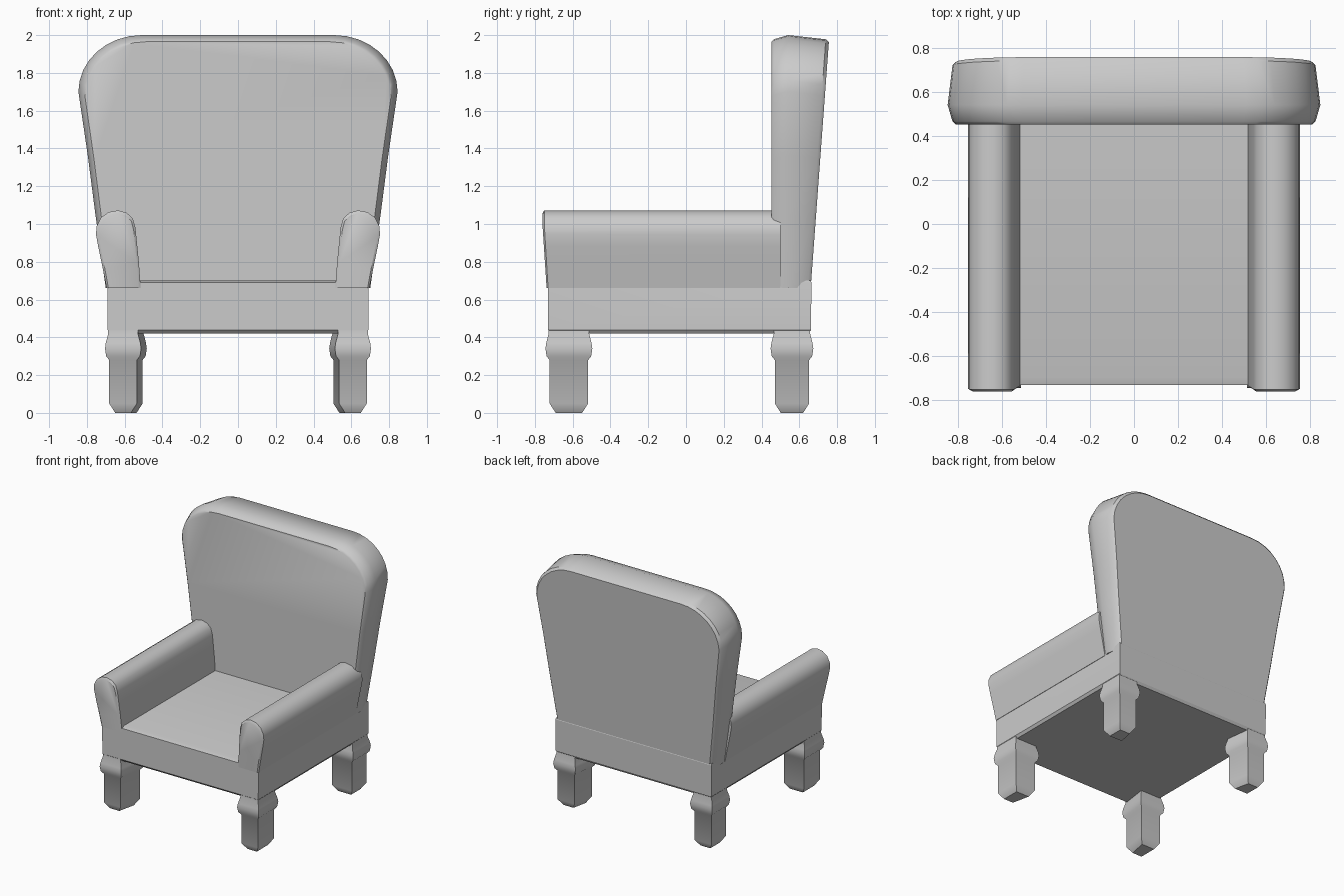
import bpy, bmesh, math

if "Cube" in bpy.data.objects:
    bpy.data.objects.remove(bpy.data.objects["Cube"])


def loft(name, rings, mirror=False, angle=30):
    """Skin a stack of equal-length closed rings and cap both ends."""
    bm = bmesh.new()
    loops = [[bm.verts.new(p) for p in ring] for ring in rings]
    n = len(loops[0])
    for a, b in zip(loops, loops[1:]):
        for i in range(n):
            j = (i + 1) % n
            bm.faces.new((a[i], a[j], b[j], b[i]))
    bm.faces.new(loops[0])
    bm.faces.new(loops[-1])
    bmesh.ops.recalc_face_normals(bm, faces=bm.faces)
    mesh = bpy.data.meshes.new(name)
    bm.to_mesh(mesh)
    bm.free()
    ob = bpy.data.objects.new(name, mesh)
    bpy.context.collection.objects.link(ob)
    bpy.ops.object.select_all(action='DESELECT')
    ob.select_set(True)
    bpy.context.view_layer.objects.active = ob
    bpy.ops.object.shade_smooth_by_angle(angle=math.radians(angle))
    if mirror:
        ob.modifiers.new("Mirror", 'MIRROR').use_bisect_axis[0] = False
    return ob


def inset(outline, d, centre):
    """Shrink an (x, z) outline by about d on every side."""
    cx, cz = centre
    hx = max(abs(x - cx) for x, z in outline)
    hz = max(abs(z - cz) for x, z in outline)
    return [(cx + (x - cx) * (1 - d / hx), cz + (z - cz) * (1 - d / hz))
            for x, z in outline]


# Seat base: chamfered lower edge and softened front top edge
def rect(w, y0, y1, z):
    return [(-w, y0, z), (w, y0, z), (w, y1, z), (-w, y1, z)]


loft("seat", [rect(0.675, -0.71, 0.65, 0.42),
              rect(0.69, -0.73, 0.662, 0.44),
              rect(0.692, -0.73, 0.664, 0.69),
              rect(0.69, -0.695, 0.66, 0.70)], angle=20)

# Backrest: straight flaring sides and elliptical shoulders, leaning rear face
right = [(0.70, 0.66), (0.755, 1.05), (0.795, 1.36)]
for k in range(9):
    t = math.radians(90 * k / 8)
    right.append((0.51 + 0.335 * math.cos(t), 1.70 + 0.30 * math.sin(t)))
outline = right + [(-x, z) for x, z in reversed(right)]


def back_ring(d, y, lean=0.0):
    pts = inset(outline, d, (0, 0.66)) if d else outline
    return [(x, y + lean * (z - 0.66), z) for x, z in pts]


loft("backrest", [back_ring(0.035, 0.452),
                  back_ring(0.022, 0.465),
                  back_ring(0.0, 0.54),
                  back_ring(0.022, 0.645, 0.072),
                  back_ring(0.038, 0.66, 0.074)], angle=40)

# Armrests: rolled top, flared outer side, thin rim around the front panel
arm = [(0.515, 0.66), (0.525, 0.80), (0.543, 0.98), (0.557, 1.03), (0.59, 1.06),
       (0.635, 1.072), (0.685, 1.063), (0.725, 1.035), (0.748, 0.99),
       (0.752, 0.945), (0.74, 0.88), (0.715, 0.76), (0.695, 0.66)]


def arm_ring(d, y, lean=0.0):
    pts = inset(arm, d, (0.62, 0.66)) if d else arm
    return [(x, y - lean * min(z - 0.66, 0.34), z) for x, z in pts]


loft("armrest", [arm_ring(0, 0.50),
                 arm_ring(0, -0.73, 0.06),
                 arm_ring(0.016, -0.738, 0.065)], mirror=True, angle=35)

# Legs: tapered foot, square shaft, bulged collar, post merging into the seat
levels = [(0.0, -0.032), (0.05, 0.0), (0.28, 0.0), (0.30, 0.016), (0.34, 0.022),
          (0.37, 0.018), (0.42, 0.005), (0.45, 0.006), (0.67, 0.006)]


def leg(name, xf, xb, xo, y0, y1):
    rings = [[(xf - g, y0 - g, z), (xo + g, y0 - g, z),
              (xo + g, y1 + g, z), (xb - g, y1 + g, z)] for z, g in levels]
    loft(name, rings, mirror=True, angle=40)


leg("front_leg", 0.535, 0.505, 0.682, -0.722, -0.518)
leg("back_leg", 0.505, 0.53, 0.682, 0.47, 0.652)
